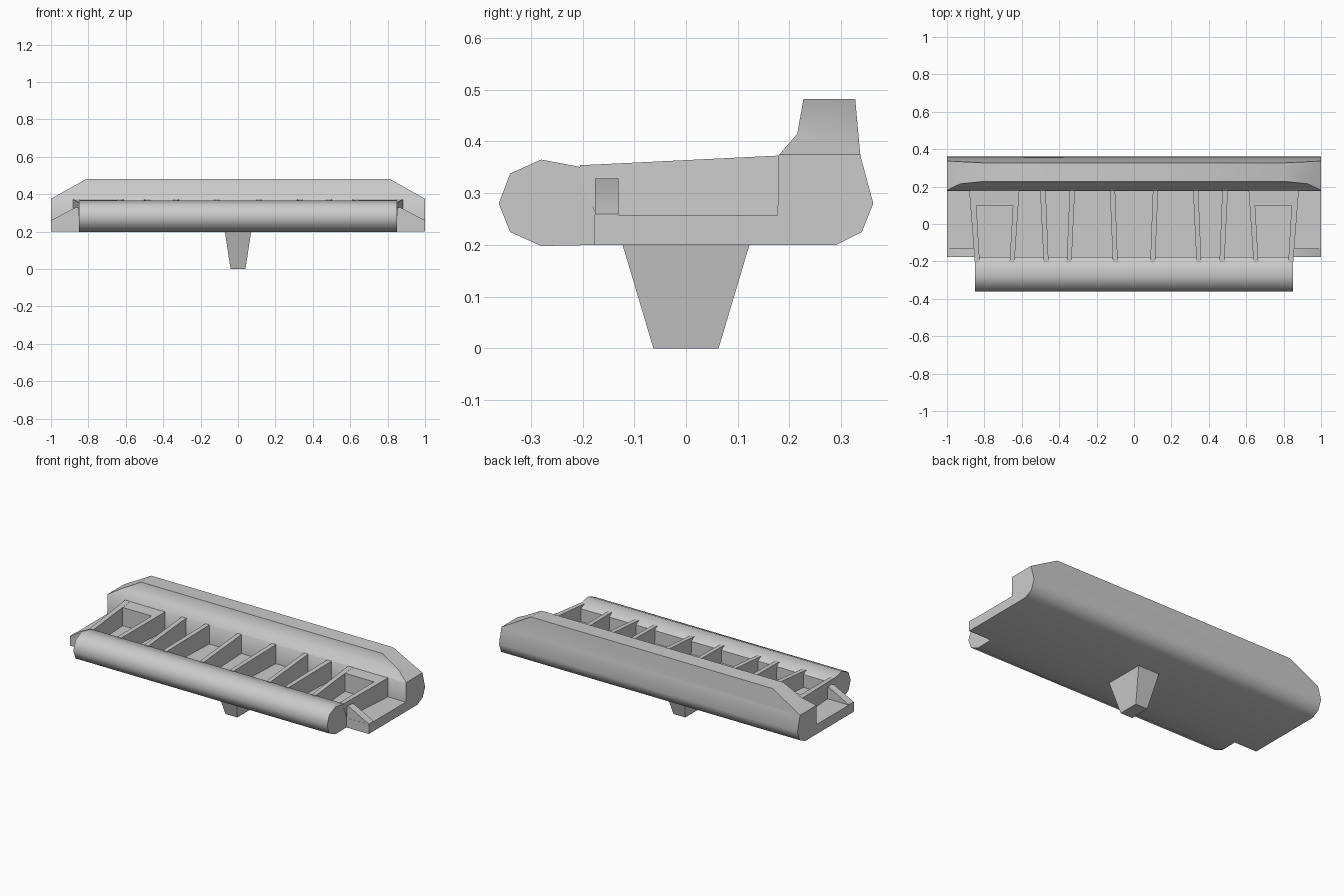
import bpy, bmesh, math
from mathutils import Vector

if "Cube" in bpy.data.objects:
    bpy.data.objects.remove(bpy.data.objects["Cube"])


def finish(bm, name, angle=30):
    bmesh.ops.recalc_face_normals(bm, faces=bm.faces[:])
    me = bpy.data.meshes.new(name)
    bm.to_mesh(me)
    bm.free()
    ob = bpy.data.objects.new(name, me)
    bpy.context.collection.objects.link(ob)
    me.shade_smooth()
    me.set_sharp_from_angle(angle=math.radians(angle))
    return ob


def loft(a, b):
    """Solid between two matching loops of points."""
    bm = bmesh.new()
    va = [bm.verts.new(p) for p in a]
    vb = [bm.verts.new(p) for p in b]
    n = len(va)
    bm.faces.new(va)
    bm.faces.new(vb[::-1])
    for i in range(n):
        j = (i + 1) % n
        bm.faces.new((va[i], va[j], vb[j], vb[i]))
    bmesh.ops.recalc_face_normals(bm, faces=bm.faces[:])
    return bm


def prism_x(profile, x0, x1):
    return loft([(x0, y, z) for y, z in profile], [(x1, y, z) for y, z in profile])


# Base slab with raised back, top corners cut at a slant
body = prism_x([(-0.177, 0.2), (0.29, 0.2), (0.34, 0.225), (0.362, 0.28),
                (0.337, 0.373), (0.327, 0.482), (0.227, 0.482), (0.215, 0.415),
                (0.179, 0.373), (0.177, 0.258), (-0.177, 0.258)], -1, 1)
for s in (-1, 1):
    bmesh.ops.bisect_plane(body, geom=body.verts[:] + body.edges[:] + body.faces[:],
                           plane_co=Vector((s, 0, 0.375)),
                           plane_no=Vector((s * 0.107, 0, 0.19)).normalized(),
                           clear_outer=True)
    bmesh.ops.holes_fill(body, edges=[e for e in body.edges if e.is_boundary], sides=0)
finish(body, "base_and_back", 42)

# Rounded front roll
finish(prism_x([(-0.175, 0.2), (-0.28, 0.198), (-0.34, 0.225), (-0.362, 0.28),
                (-0.34, 0.338), (-0.28, 0.365), (-0.195, 0.349), (-0.177, 0.335)],
               -0.85, 0.85), "front_roll", 48)

# Deck ribs: (x at back, x at front, thickness at back, thickness at front)
ribs = [(0.864, 0.838, 0.034, 0.026), (0.628, 0.652, 0.03, 0.026),
        (0.487, 0.47, 0.03, 0.026), (0.33, 0.347, 0.028, 0.026),
        (0.115, 0.1, 0.028, 0.026)]
rib_side = [(-0.17, 0.25), (0.185, 0.25), (0.185, 0.373), (-0.205, 0.354), (-0.205, 0.33)]


def rib_loop(s, xb, xf, tb, tf, k):
    pts = []
    for y, z in rib_side:
        t = (0.18 - y) / 0.385
        pts.append((s * (xb + (xf - xb) * t + k * (tb + (tf - tb) * t) / 2), y, z))
    return pts


for s, side in ((-1, "left"), (1, "right")):
    for i, (xb, xf, tb, tf) in enumerate(ribs):
        finish(loft(rib_loop(s, xb, xf, tb, tf, -1), rib_loop(s, xb, xf, tb, tf, 1)),
               f"deck_rib_{side}_{i + 1}")
    # Shelf closing the back of the end compartment
    finish(prism_x([(0.1, 0.25), (0.185, 0.25), (0.185, 0.372), (0.1, 0.368)],
                   s * 0.63, s * 0.86), f"compartment_shelf_{side}")
    # Sloping end wedge
    wedge = [(0.83, 0.25), (1.0, 0.25), (1.0, 0.26), (0.87, 0.328), (0.83, 0.328)]
    finish(loft([(s * x, -0.176, z) for x, z in wedge],
                [(s * x, -0.13, z) for x, z in wedge]), f"end_wedge_{side}")

# Tapered peg underneath
corners = [(-1, -1), (1, -1), (1, 1), (-1, 1)]
finish(loft([(x * 0.04, y * 0.063, 0) for x, y in corners],
            [(x * 0.071, y * 0.124, 0.205) for x, y in corners]), "support_peg")
